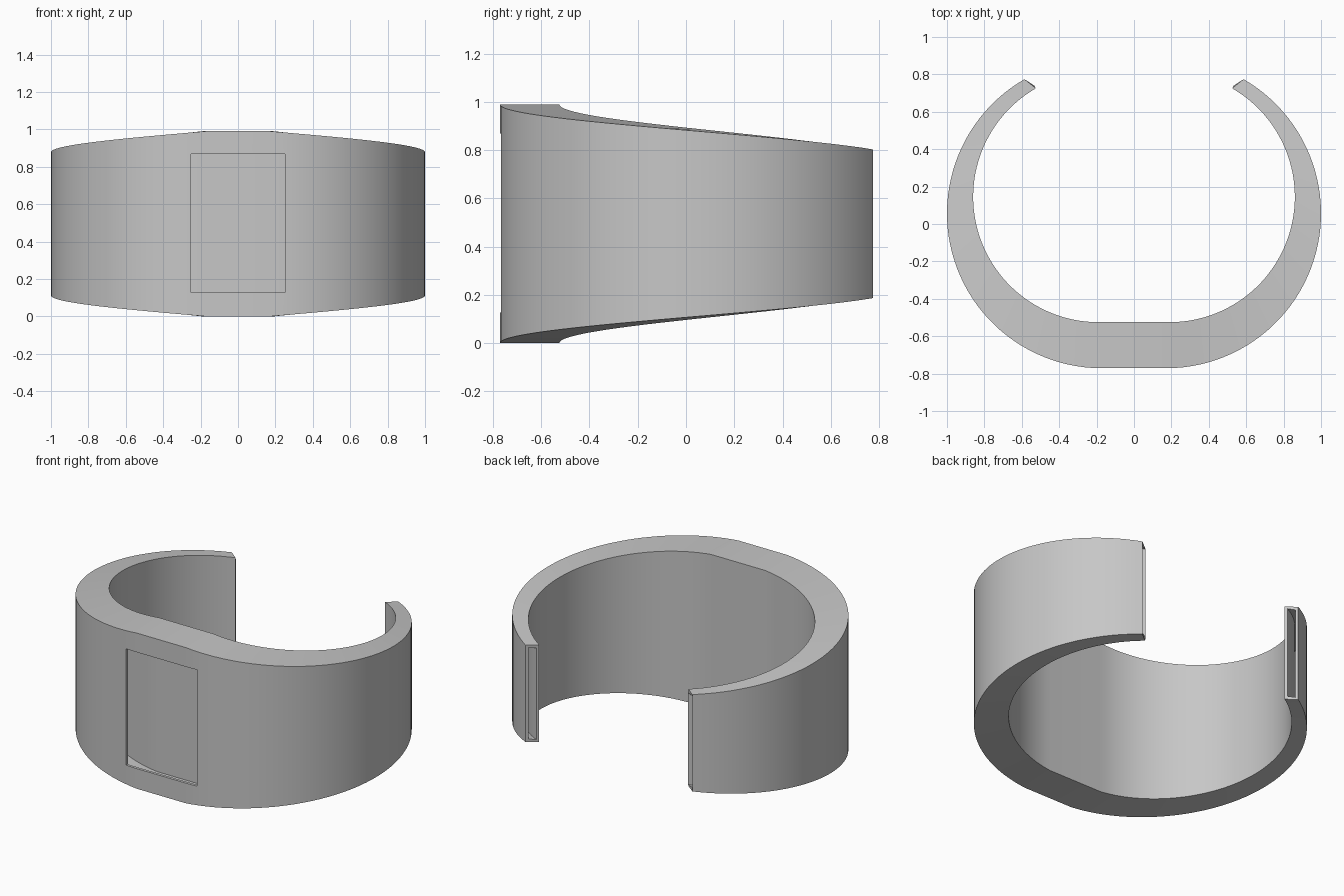
import bpy, bmesh
from math import radians, sin, cos

cube = bpy.data.objects.get("Cube")
if cube:
    bpy.data.objects.remove(cube, do_unlink=True)

HEIGHT = 0.99      # height across the flat front
TAPER = 0.187      # how far each rim drops in toward the open ends
WALL = 0.017       # shell thickness
STEPS = 48         # segments in each side arc
SWEEP = 150        # degrees from the flat front to an open end

grey = bpy.data.materials.new("satin grey")
grey.use_nodes = True
grey.diffuse_color = (0.57, 0.57, 0.57, 1)
grey.node_tree.nodes["Principled BSDF"].inputs["Base Color"].default_value = grey.diffuse_color


def arc_point(side, u, cx, cy, r):
    """Point at fraction u along a side arc; u = 0 touches the flat front."""
    a = radians(-90 + SWEEP * u)
    return side * (cx + r * cos(a)), cy + r * sin(a)


def section(bm, side, u, inset):
    """Four corners of the band's cross-section, shrunk by the inset."""
    outer = arc_point(side, u, 0.172, 0.057, 0.828 - inset)
    inner = arc_point(side, u, 0.19, 0.145, 0.67 + inset)
    low = TAPER * u + inset
    high = HEIGHT - low
    return [bm.verts.new((*p, z)) for p, z in
            ((outer, low), (outer, high), (inner, high), (inner, low))]


def skin(bm, a, b):
    """Join two four-cornered loops with quads."""
    for i in range(4):
        j = (i + 1) % 4
        bm.faces.new((a[i], a[j], b[j], b[i]))


# Hollow cuff band: outer skin, inner channel, rims at the open ends
stations = [(-1, k / STEPS) for k in range(STEPS, -1, -1)]
stations += [(1, k / STEPS) for k in range(STEPS + 1)]
bm = bmesh.new()
shell = [section(bm, s, u, 0) for s, u in stations]
channel = [section(bm, s, u, WALL) for s, u in stations]
for loops in (shell, channel):
    for a, b in zip(loops, loops[1:]):
        skin(bm, a, b)
for end in (0, -1):
    skin(bm, shell[end], channel[end])
bmesh.ops.recalc_face_normals(bm, faces=bm.faces)
mesh = bpy.data.meshes.new("cuff_band")
bm.to_mesh(mesh)
bm.free()
mesh.materials.append(grey)
cuff = bpy.data.objects.new("cuff_band", mesh)
bpy.context.collection.objects.link(cuff)

# Rectangular window through the front wall only
bpy.ops.mesh.primitive_cube_add(size=1, location=(0, -0.77, HEIGHT / 2 + 0.003))
cutter = bpy.context.object
cutter.name = "window_cutter"
cutter.scale = (0.5, 0.12, 0.74)
cutter.hide_render = True
cutter.data.materials.append(grey)

cut = cuff.modifiers.new("window", "BOOLEAN")
cut.operation = "DIFFERENCE"
cut.solver = "EXACT"
cut.object = cutter
bpy.ops.object.select_all(action="DESELECT")
cuff.select_set(True)
bpy.context.view_layer.objects.active = cuff
bpy.ops.object.modifier_apply(modifier=cut.name)
bpy.data.objects.remove(cutter, do_unlink=True)

bpy.ops.object.shade_smooth_by_angle(angle=radians(30))
